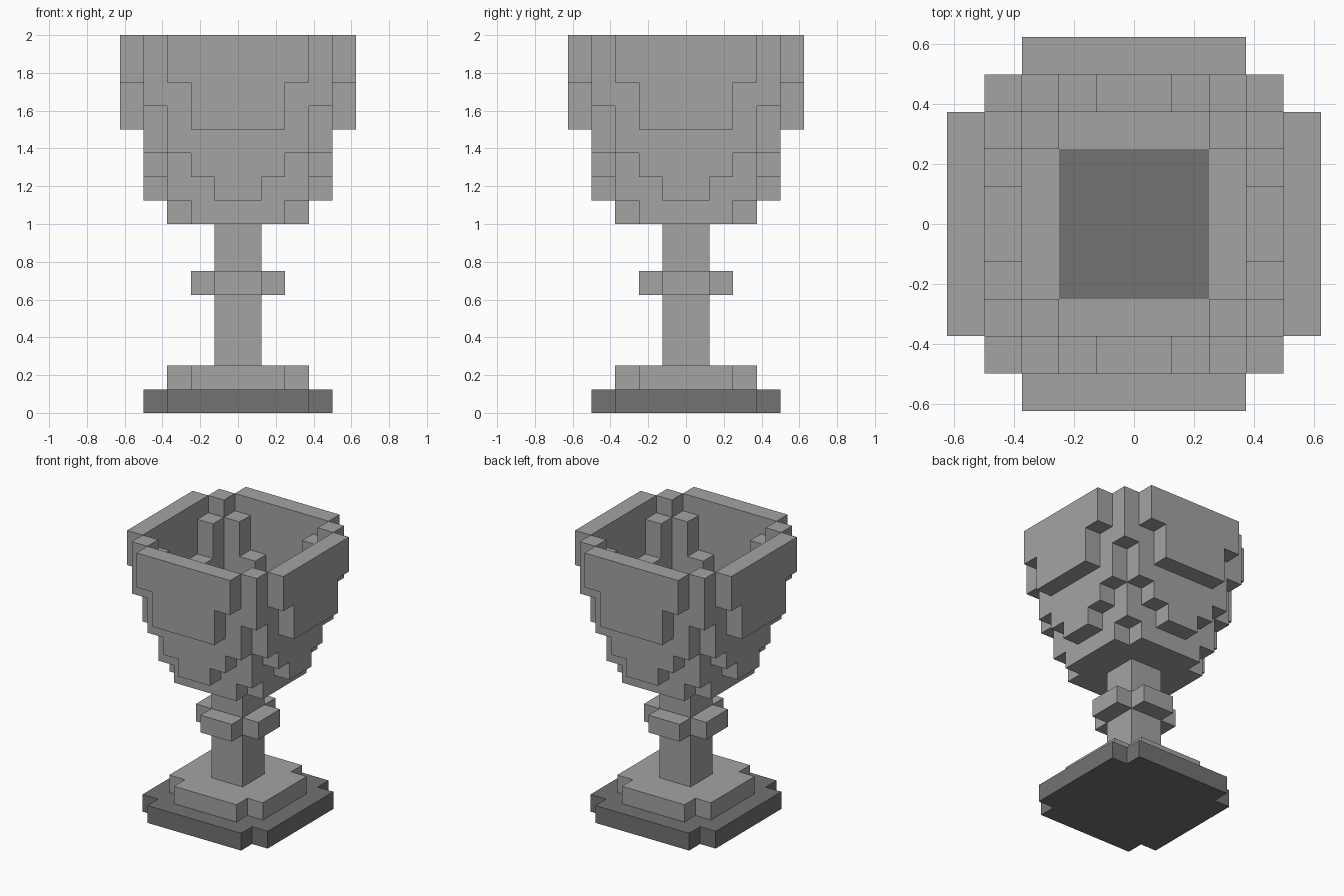
import bpy, bmesh, math
from mathutils import Vector

U = 0.125  # block size

cube = bpy.data.objects.get("Cube")
if cube:
    bpy.data.objects.remove(cube, do_unlink=True)


def make_material(name, value):
    mat = bpy.data.materials.new(name)
    mat.use_nodes = True
    colour = (value, value, value, 1.0)
    mat.diffuse_color = colour
    mat.node_tree.nodes["Principled BSDF"].inputs["Base Color"].default_value = colour
    return mat


stone = make_material("light grey", 0.37)
dark = make_material("dark grey", 0.17)


def disc(layer, outer, inner=0):
    """Blocks of one round layer, between two squared radii."""
    return {(x, y, layer) for x in range(-5, 5) for y in range(-5, 5)
            if inner <= (x + .5) ** 2 + (y + .5) ** 2 < outer}


def build(name, cells, mat):
    """Skin the blocks with outward faces wherever a neighbour is missing."""
    bm = bmesh.new()
    for cell in cells:
        centre = Vector(cell) + Vector((.5, .5, .5))
        for axis in range(3):
            for sign in (-1, 1):
                n = Vector((0, 0, 0))
                n[axis] = sign
                if tuple(int(c + d) for c, d in zip(cell, n)) in cells:
                    continue
                a = Vector((0, 0, 0))
                a[(axis + 1) % 3] = .5
                b = n.cross(a)
                mid = centre + n * .5
                bm.faces.new([bm.verts.new((mid + p) * U)
                              for p in (-a - b, a - b, a + b, b - a)])
    bmesh.ops.remove_doubles(bm, verts=bm.verts, dist=U / 100)
    bmesh.ops.dissolve_limit(bm, angle_limit=math.radians(1),
                             verts=bm.verts, edges=bm.edges)
    mesh = bpy.data.meshes.new(name)
    bm.to_mesh(mesh)
    bm.free()
    mesh.materials.append(mat)
    bpy.context.collection.objects.link(bpy.data.objects.new(name, mesh))


# Foot
build("foot_plate", disc(0, 20), dark)
build("foot_step", disc(1, 10), stone)

# Stem with its collar
stem = set().union(*(disc(k, 1) for k in range(2, 8)))
build("stem", stem | disc(5, 3), stone)

# Bowl: squared outer and inner radius of each layer, from the bottom up
profile = [(10, 0), (13.5, 5), (16, 10), (19.5, 11),
           (23, 13.5), (25.5, 16), (28, 16), (28, 19.5)]
bowl = set().union(*(disc(8 + i, o, n) for i, (o, n) in enumerate(profile)))
build("bowl", bowl, stone)

# Dark floor inside the bowl
build("bowl_floor", disc(9, 5), dark)
